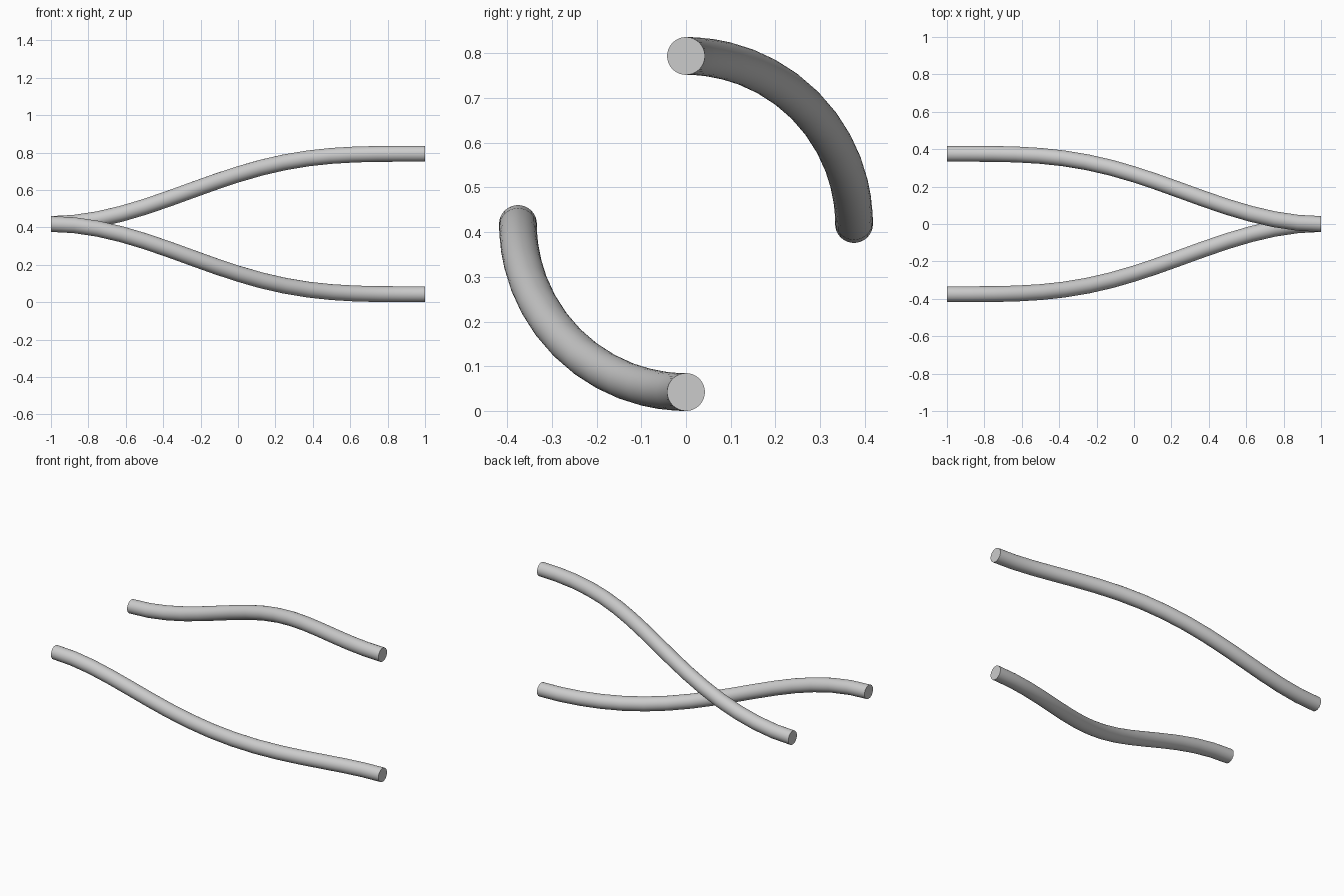
import bpy, bmesh, math
from mathutils import Vector

if "Cube" in bpy.data.objects:
    bpy.data.objects.remove(bpy.data.objects["Cube"])

R, TUBE, CZ = 0.3755, 0.0423, 0.418   # helix radius, tube radius, axis height
STEPS, SIDES = 16, 32


def strand(name, phase):
    """Tube making an eased quarter turn around the x axis."""
    bm = bmesh.new()
    rings = []
    for i in range(STEPS + 1):
        t = i / STEPS
        a = phase + math.pi / 2 * t * t * (3 - 2 * t)
        rate = math.pi / 2 * 6 * t * (1 - t) / 2
        radial = Vector((0, math.cos(a), math.sin(a)))
        around = Vector((0, -math.sin(a), math.cos(a)))
        centre = Vector((2 * t - 1, 0, CZ)) + radial * R
        tangent = (Vector((1, 0, 0)) + around * R * rate).normalized()
        side = tangent.cross(radial)
        ring = []
        for k in range(SIDES):
            u = math.tau * k / SIDES - a
            ring.append(bm.verts.new(centre + (radial * math.cos(u) + side * math.sin(u)) * TUBE))
        rings.append(ring)
    # tube wall and end caps
    for r0, r1 in zip(rings, rings[1:]):
        for k in range(SIDES):
            n = (k + 1) % SIDES
            bm.faces.new((r0[k], r0[n], r1[n], r1[k]))
    bm.faces.new(rings[0])
    bm.faces.new(rings[-1])
    bmesh.ops.recalc_face_normals(bm, faces=bm.faces)
    mesh = bpy.data.meshes.new(name)
    bm.to_mesh(mesh)
    bm.free()
    obj = bpy.data.objects.new(name, mesh)
    bpy.context.collection.objects.link(obj)
    bpy.ops.object.select_all(action='DESELECT')
    obj.select_set(True)
    bpy.context.view_layer.objects.active = obj
    bpy.ops.object.shade_smooth_by_angle(angle=math.radians(35))


# two opposite strands of the twist
strand("upper_strand", 0)
strand("lower_strand", math.pi)
